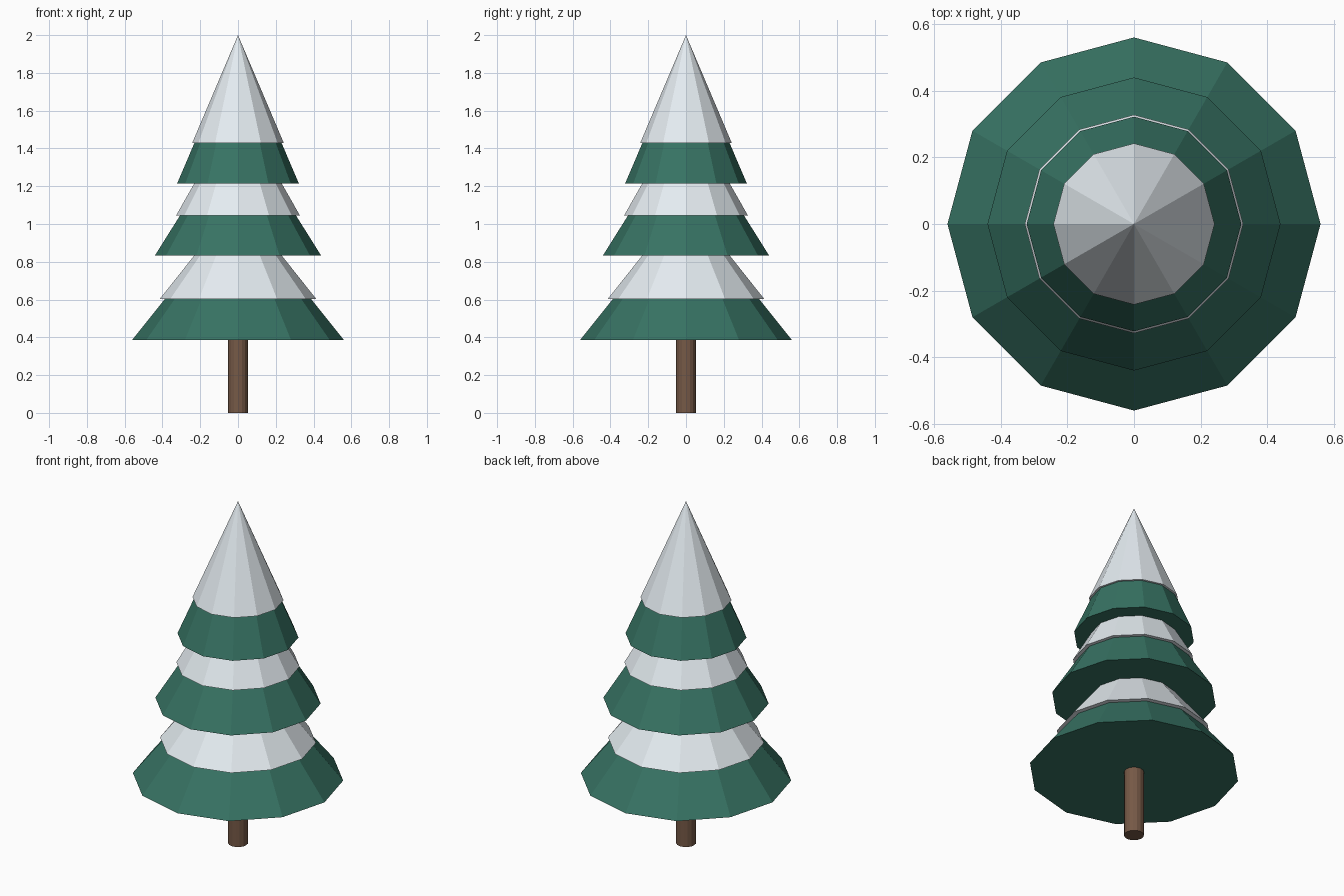
import bpy

if "Cube" in bpy.data.objects:
    bpy.data.objects.remove(bpy.data.objects["Cube"])


def material(name, rgb):
    m = bpy.data.materials.new(name)
    m.diffuse_color = (*rgb, 1)
    m.use_nodes = True
    m.node_tree.nodes["Principled BSDF"].inputs["Base Color"].default_value = m.diffuse_color
    return m


GREEN = material("needles", (0.038, 0.17, 0.125))
SNOW = material("snow", (0.78, 0.84, 0.88))
BARK = material("bark", (0.18, 0.10, 0.062))


def cone(name, radius, z0, z1, mat, sides=12, top=0.0):
    bpy.ops.mesh.primitive_cone_add(vertices=sides, radius1=radius, radius2=top,
                                    depth=z1 - z0, location=(0, 0, (z0 + z1) / 2))
    ob = bpy.context.object
    ob.name = name
    ob.data.materials.append(mat)
    return ob


# trunk
cone("trunk", 0.053, 0, 0.45, BARK, sides=16, top=0.053)

# tiers: branch radius, base z, apex z, then snow radius, base z, apex z
tiers = [
    ("lower", 0.56, 0.387, 1.085, 0.415, 0.602, 1.125),
    ("middle", 0.44, 0.833, 1.535, 0.328, 1.045, 1.62),
    ("upper", 0.322, 1.215, 1.97, 0.242, 1.43, 2.0),
]
for name, r, z0, z1, sr, sz0, sz1 in tiers:
    cone(name + "_branches", r, z0, z1, GREEN)
    cone(name + "_snow", sr, sz0, sz1, SNOW)
